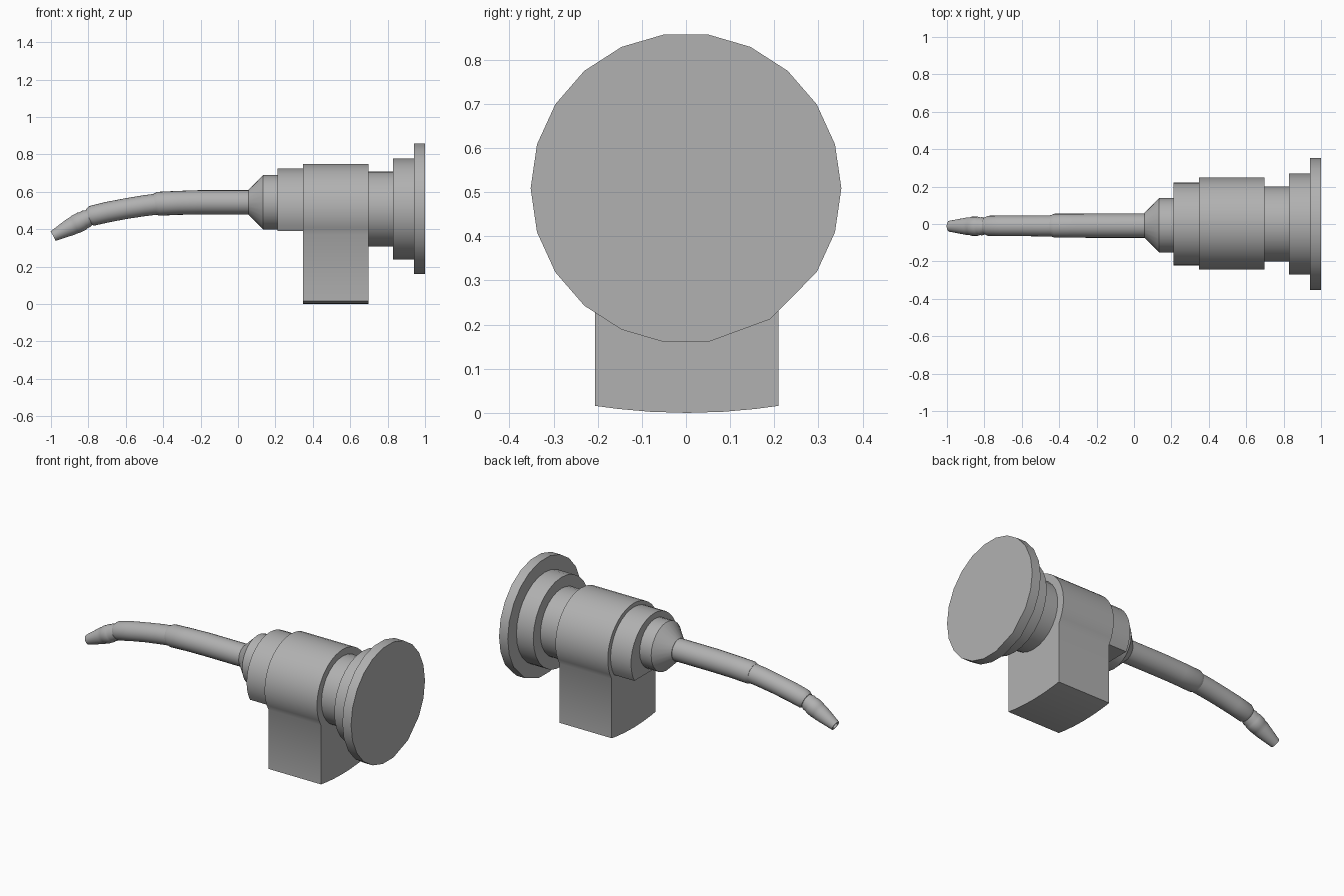
import bpy, bmesh
from math import sin, cos, pi, radians, asin, acos
from mathutils import Vector

if "Cube" in bpy.data.objects:
    bpy.data.objects.remove(bpy.data.objects["Cube"])

grey = bpy.data.materials.new("dark_grey")
grey.diffuse_color = (0.44, 0.44, 0.44, 1)
grey.use_nodes = True
grey.node_tree.nodes["Principled BSDF"].inputs["Base Color"].default_value = grey.diffuse_color


def finish(name, bm):
    bmesh.ops.recalc_face_normals(bm, faces=bm.faces)
    mesh = bpy.data.meshes.new(name)
    bm.to_mesh(mesh)
    bm.free()
    mesh.materials.append(grey)
    ob = bpy.data.objects.new(name, mesh)
    bpy.context.collection.objects.link(ob)
    bpy.ops.object.select_all(action='DESELECT')
    bpy.context.view_layer.objects.active = ob
    ob.select_set(True)
    bpy.ops.object.shade_smooth_by_angle(angle=radians(30))
    return ob


def loft(name, stations, y=0.0, n=24):
    """Round rings at (x, z, radius, slope in degrees), skinned together."""
    bm = bmesh.new()
    rings = []
    for x, z, r, slope in stations:
        a = radians(slope)
        up = Vector((-sin(a), 0, cos(a)))
        c = Vector((x, y, z))
        rings.append([bm.verts.new(c + r * (cos(t) * Vector((0, 1, 0)) + sin(t) * up))
                      for t in (2 * pi * k / n for k in range(n))])
    for p, q in zip(rings, rings[1:]):
        for k in range(n):
            m = (k + 1) % n
            bm.faces.new((p[k], p[m], q[m], q[k]))
    bm.faces.new(rings[0])
    bm.faces.new(rings[-1])
    return finish(name, bm)


def extrude(name, profile, x0, x1):
    """Extrude a (y, z) outline along x."""
    bm = bmesh.new()
    face = bm.faces.new([bm.verts.new((x0, y, z)) for y, z in profile])
    res = bmesh.ops.extrude_face_region(bm, geom=[face], use_keep_orig=True)
    bmesh.ops.translate(bm, vec=(x1 - x0, 0, 0),
                        verts=[v for v in res['geom'] if isinstance(v, bmesh.types.BMVert)])
    return finish(name, bm)


def arc(r, cz, a0, a1, n):
    return [(r * cos(a0 + (a1 - a0) * k / n), cz + r * sin(a0 + (a1 - a0) * k / n))
            for k in range(n + 1)]


# Rear mounting flange: 22 sides, with one lower corner merged
outline = arc(0.352, 0.509, 0, 2 * pi, 22)[:-1]
outline[18:20] = [(0.19, 0.212)]
extrude("mounting_flange", outline, 0.942, 1.0)

# Rear collar and neck
loft("rear_collar", [(0.83, 0.508, 0.269, 0), (0.942, 0.508, 0.269, 0)], n=28)
loft("rear_neck", [(0.69, 0.509, 0.201, 0), (0.83, 0.509, 0.201, 0)], n=28)

# Main housing: round top flowing into a block with a bowed bottom
a = acos(0.208 / 0.246)
housing = arc(0.246, 0.504, -a, pi + a, 28)
housing += [(0.208 * t, 0.016 * t * t) for t in (-1, -0.75, -0.4, 0, 0.4, 0.75, 1)]
extrude("housing", [(y + 0.002, z) for y, z in housing], 0.348, 0.697)

# Front ring, cut flat underneath
b = asin((0.505 - 0.39) / 0.221)
extrude("front_ring", arc(0.221, 0.505, -b, pi + b, 24), 0.212, 0.35)

# Tapered tube holder
loft("tube_holder", [(0.212, 0.544, 0.146, 0), (0.135, 0.544, 0.146, 0),
                     (0.055, 0.544, 0.066, 0)], y=-0.007)

# Straight sleeve, then the curved swan neck
loft("tube_sleeve", [(0.06, 0.544, 0.065, 0), (-0.2, 0.544, 0.065, 0),
                     (-0.32, 0.541, 0.064, 3), (-0.425, 0.536, 0.064, 6),
                     (-0.445, 0.534, 0.056, 6)], y=-0.009)
loft("swan_neck", [(-0.41, 0.537, 0.056, 6), (-0.5, 0.526, 0.056, 8),
                   (-0.6, 0.510, 0.055, 11), (-0.7, 0.491, 0.055, 13),
                   (-0.78, 0.472, 0.054, 15), (-0.798, 0.465, 0.045, 20)], y=-0.01)

# Gas nozzle with grooved rings and an open tip
steps = [(-0.01, 0.042), (0.012, 0.042), (0.03, 0.049), (0.045, 0.047), (0.055, 0.051),
         (0.092, 0.051), (0.098, 0.048), (0.12, 0.047), (0.228, 0.029),
         (0.228, 0.02), (0.2, 0.02)]
ang = radians(27.5)
loft("nozzle", [(-0.786 - d * cos(ang), 0.469 - d * sin(ang), r, 27.5)
                for d, r in steps], y=-0.012)
